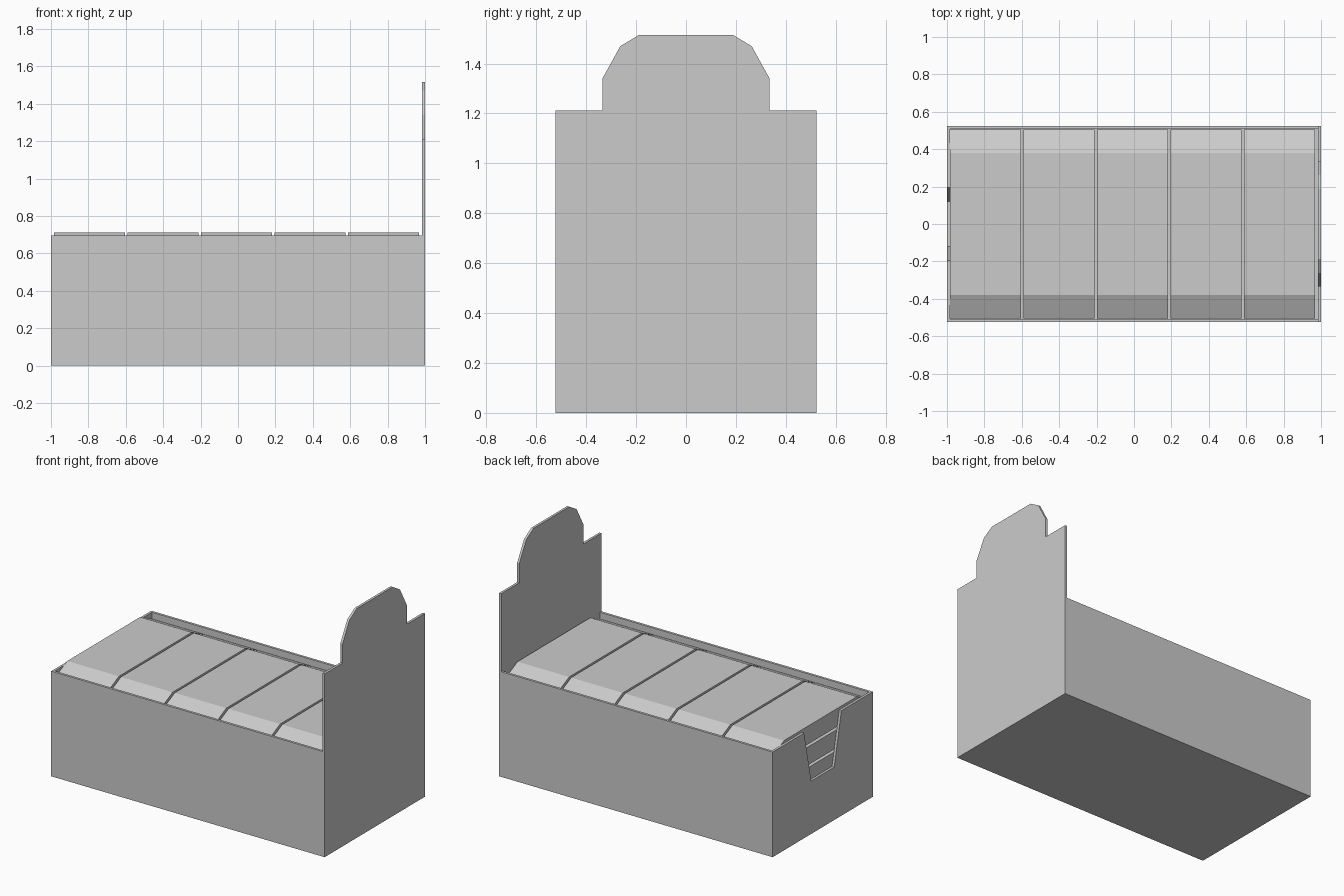
import bpy, bmesh
from mathutils import Vector

if "Cube" in bpy.data.objects:
    bpy.data.objects.remove(bpy.data.objects["Cube"])

HALF_W, WALL_Z, T = 0.523, 0.695, 0.016


def extrude_x(name, profile, x0, x1):
    """Closed (y, z) profile extruded along x."""
    bm = bmesh.new()
    face = bm.faces.new([bm.verts.new((x0, y, z)) for y, z in profile])
    ext = bmesh.ops.extrude_face_region(bm, geom=[face])
    moved = [g for g in ext["geom"] if isinstance(g, bmesh.types.BMVert)]
    bmesh.ops.translate(bm, verts=moved, vec=Vector((x1 - x0, 0, 0)))
    bmesh.ops.recalc_face_normals(bm, faces=bm.faces)
    mesh = bpy.data.meshes.new(name)
    bm.to_mesh(mesh)
    bm.free()
    obj = bpy.data.objects.new(name, mesh)
    bpy.context.collection.objects.link(obj)
    return obj


def mirrored(half):
    """Complete a half outline (y > 0) with its mirror image."""
    return half + [(-y, z) for y, z in reversed(half)]


# Tall header panel with stepped, faceted top
extrude_x("header_panel", mirrored([
    (HALF_W, 0), (HALF_W, 1.212), (0.335, 1.212), (0.335, 1.34),
    (0.263, 1.47), (0.188, 1.515)]), 1 - T, 1)

# Low end panel with tapered access notch
extrude_x("notched_panel", mirrored([
    (HALF_W, 0), (HALF_W, WALL_Z), (0.195, WALL_Z), (0.12, 0.35)]), -1, -1 + T)

# Floor and long side walls, one U-shaped channel
extrude_x("tray_channel", mirrored([
    (HALF_W, 0), (HALF_W, WALL_Z), (HALF_W - T, WALL_Z), (HALF_W - T, T)])[0:4]
    + [(-HALF_W + T, T), (-HALF_W + T, WALL_Z), (-HALF_W, WALL_Z), (-HALF_W, 0)],
    -1 + T, 1 - T)

# Packs: five columns of five stacked, taper-edged bars
PITCH_X, LENGTH = 0.393, 0.378
PITCH_Z, HEIGHT, TOP = 0.138, 0.12, 0.712
for col in range(5):
    x0 = -0.983 + col * PITCH_X
    for row in range(5):
        top = TOP - row * PITCH_Z
        profile = mirrored([(0.38, top - HEIGHT), (0.505, top - HEIGHT / 2), (0.38, top)])
        extrude_x(f"pack_{col + 1}_{row + 1}", profile, x0, x0 + LENGTH)
